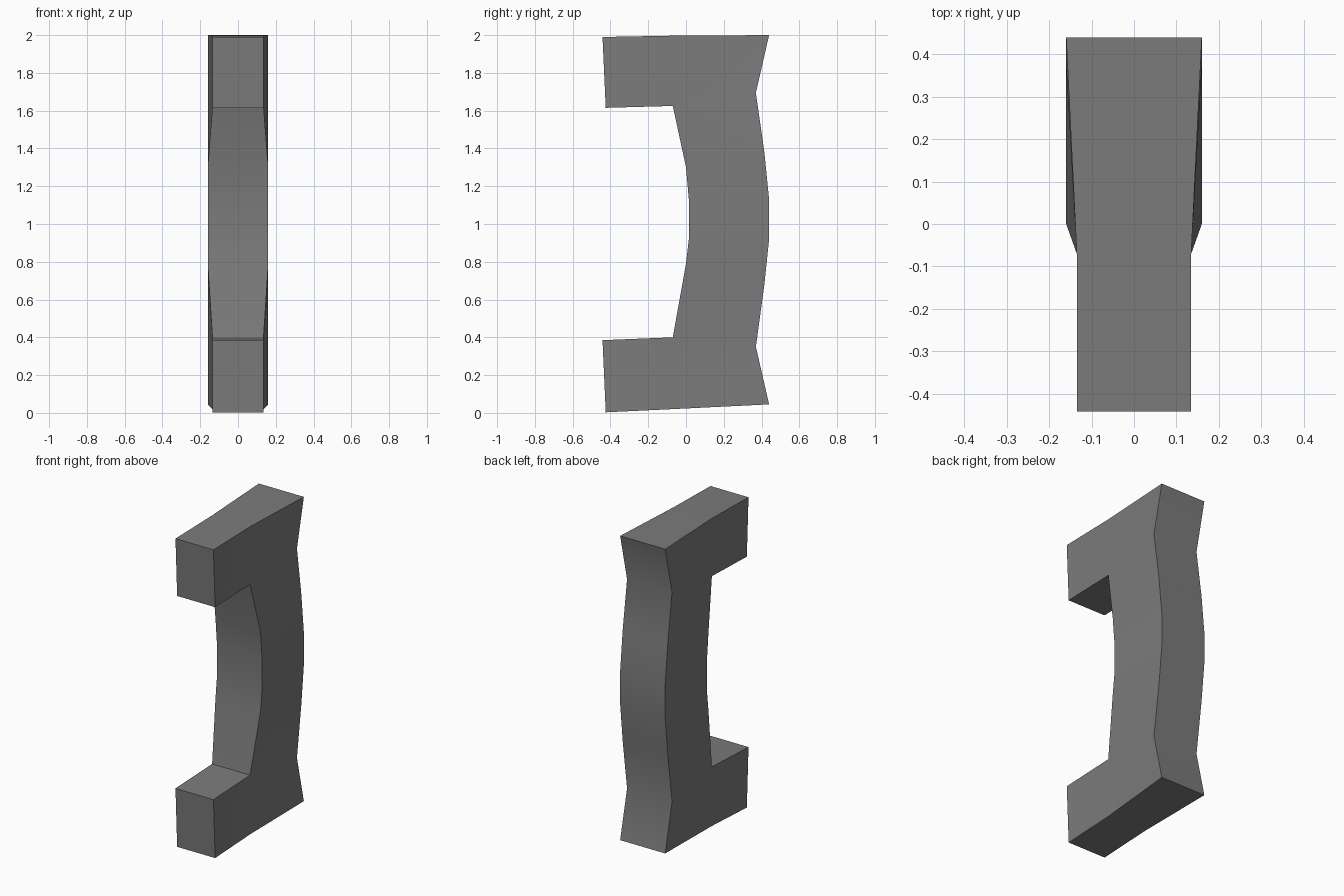
import bpy
import bmesh
import math

cube = bpy.data.objects.get("Cube")
if cube:
    bpy.data.objects.remove(cube, do_unlink=True)

NARROW, WIDE = 0.135, 0.16

# Grip stations from top to bottom: inner (y, z), outer (y, z)
grip = [
    ((-0.07, 1.625), (0.37, 1.695)),
    ((0.0, 1.30), (0.415, 1.38)),
    ((0.015, 1.13), (0.44, 1.13)),
    ((0.015, 0.92), (0.44, 0.92)),
    ((0.0, 0.79), (0.415, 0.68)),
    ((-0.07, 0.40), (0.37, 0.35)),
]
# Each foot: knee-side front corner, outer front corner, outer middle, outer back corner
top_foot = [(-0.425, 1.615), (-0.442, 1.99), (-0.07, 1.997), (0.44, 2.0)]
bottom_foot = [(-0.442, 0.385), (-0.425, 0.003), (-0.07, 0.02), (0.44, 0.045)]


def half_width(p):
    return NARROW if p[0] < -0.05 else WIDE


# Side panels as quads sharing profile points
panels = [(a, b, d, c) for (a, b), (c, d) in zip(grip, grip[1:])]
for foot, (knee, notch) in ((top_foot, grip[0]), (bottom_foot, grip[-1])):
    tip_in, tip_out, middle, back = foot
    panels += [(tip_in, tip_out, middle, knee), (knee, middle, back, notch)]

# Closed outline of the profile
outline = [inner for inner, outer in grip] + bottom_foot
outline += [outer for inner, outer in reversed(grip)] + top_foot[::-1]

bm = bmesh.new()
sides = [{p: bm.verts.new((s * half_width(p), *p)) for p in outline} for s in (-1, 1)]
for side in sides:
    for panel in panels:
        bm.faces.new([side[p] for p in panel])
for p, q in zip(outline, outline[1:] + outline[:1]):
    bm.faces.new((sides[0][p], sides[0][q], sides[1][q], sides[1][p]))
bmesh.ops.recalc_face_normals(bm, faces=bm.faces)

mesh = bpy.data.meshes.new("pull_handle")
bm.to_mesh(mesh)
bm.free()
handle = bpy.data.objects.new("pull_handle", mesh)
bpy.context.collection.objects.link(handle)

# Dark grey finish
grey = bpy.data.materials.new("dark_grey")
grey.use_nodes = True
colour = (0.2, 0.2, 0.2, 1)
grey.diffuse_color = colour
grey.node_tree.nodes["Principled BSDF"].inputs["Base Color"].default_value = colour
mesh.materials.append(grey)

bpy.ops.object.select_all(action="DESELECT")
handle.select_set(True)
bpy.context.view_layer.objects.active = handle
bpy.ops.object.shade_smooth_by_angle(angle=math.radians(35))
